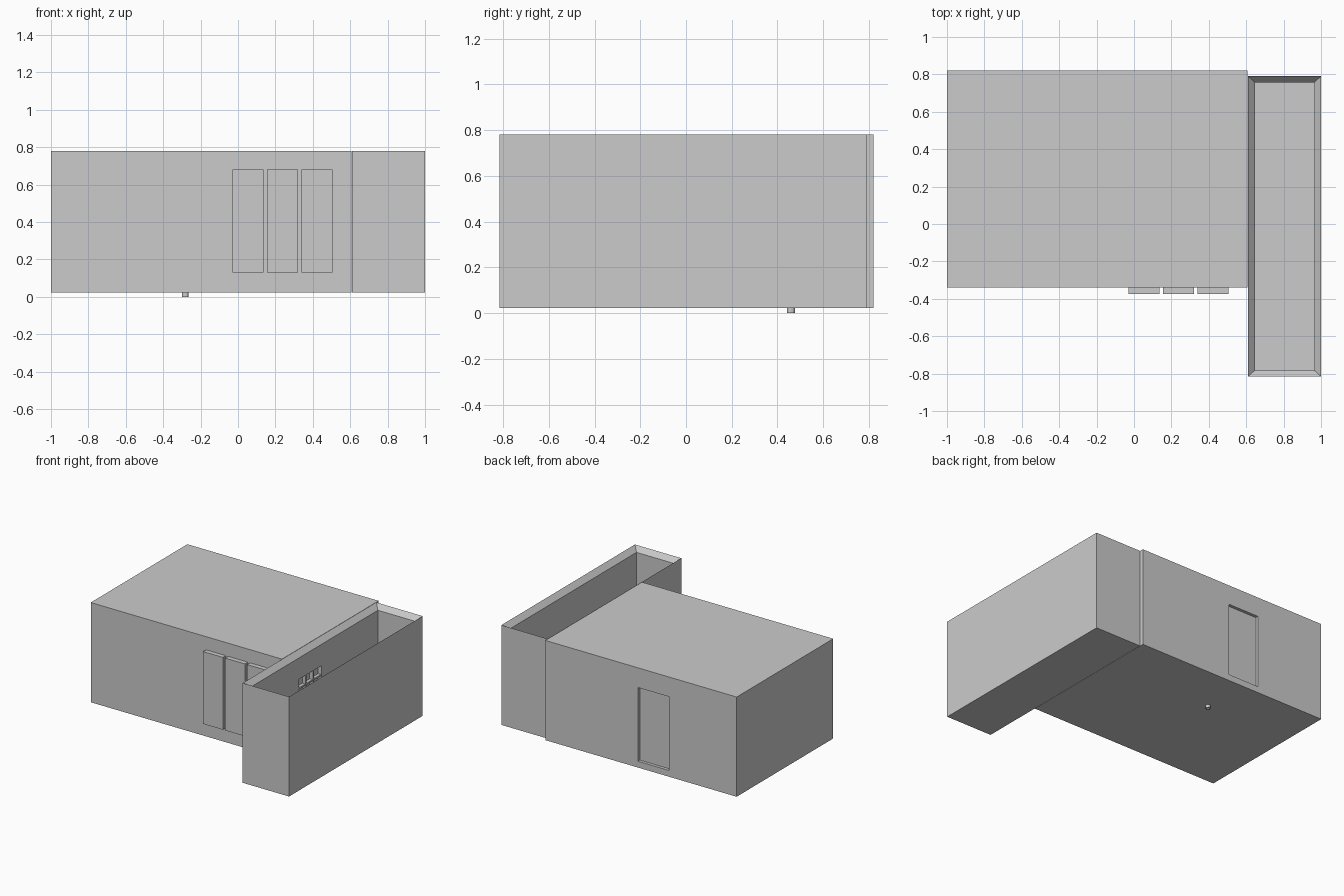
import bpy, bmesh, math

if "Cube" in bpy.data.objects:
    bpy.data.objects.remove(bpy.data.objects["Cube"])


def finish(name, bm):
    bmesh.ops.recalc_face_normals(bm, faces=bm.faces)
    me = bpy.data.meshes.new(name)
    bm.to_mesh(me)
    bm.free()
    ob = bpy.data.objects.new(name, me)
    bpy.context.collection.objects.link(ob)
    return ob


def box(name, x0, x1, y0, y1, z0, z1):
    bm = bmesh.new()
    bmesh.ops.create_cube(bm, size=1)
    for v in bm.verts:
        v.co = (x0 + (v.co.x + .5) * (x1 - x0),
                y0 + (v.co.y + .5) * (y1 - y0),
                z0 + (v.co.z + .5) * (z1 - z0))
    return finish(name, bm)


def cut(target, *bounds):
    c = box(target.name + "_cutter", *bounds)
    c.hide_render = True
    c.hide_viewport = True
    c.display_type = 'WIRE'
    m = target.modifiers.new("recess", 'BOOLEAN')
    m.operation = 'DIFFERENCE'
    m.solver = 'EXACT'
    m.object = c


# main block with a recessed back door
main = box("main_block", -1, .608, -.34, .82, .022, .78)
cut(main, -.43, -.17, .797, .9, .07, .63)

# three raised front panels
for i in range(3):
    x = -.03 + i * .185
    box(f"front_panel_{i + 1}", x, x + .165, -.375, -.338, .13, .68)

# side annex: open-topped shell with a chamfered inner rim
bm = bmesh.new()
loops = []
for inset, z in ((0, .022), (0, .78), (.036, .742), (.036, .058)):
    x0, x1, y0, y1 = .61 + inset, 1 - inset, -.815 + inset * .9, .79 - inset * .9
    loops.append([bm.verts.new((x, y, z)) for x, y in
                  ((x0, y0), (x1, y0), (x1, y1), (x0, y1))])
bm.faces.new(loops[0])
bm.faces.new(loops[-1])
for a, b in zip(loops, loops[1:]):
    for i in range(4):
        j = (i + 1) % 4
        bm.faces.new((a[i], a[j], b[j], b[i]))
annex = finish("side_annex", bm)

# window recess in the annex inner wall, with bars
cut(annex, .618, .7, -.19, .08, .25, .58)
for i in range(2):
    y = -.105 + i * .09
    box(f"window_bar_{i + 1}", .616, .644, y - .006, y + .006, .25, .58)
box("window_crossbar", .616, .642, -.19, .08, .5, .512)

# small round drain under the main block: ring pipe
bm = bmesh.new()
n = 12
rings = [[bm.verts.new((-.282 + r * math.cos(2 * math.pi * k / n),
                        .459 + r * math.sin(2 * math.pi * k / n), z))
          for k in range(n)]
         for r, z in ((.018, .023), (.018, 0), (.009, 0), (.009, .023))]
for a, b in zip(rings, rings[1:] + rings[:1]):
    for k in range(n):
        j = (k + 1) % n
        bm.faces.new((a[k], a[j], b[j], b[k]))
finish("drain_ring", bm)
